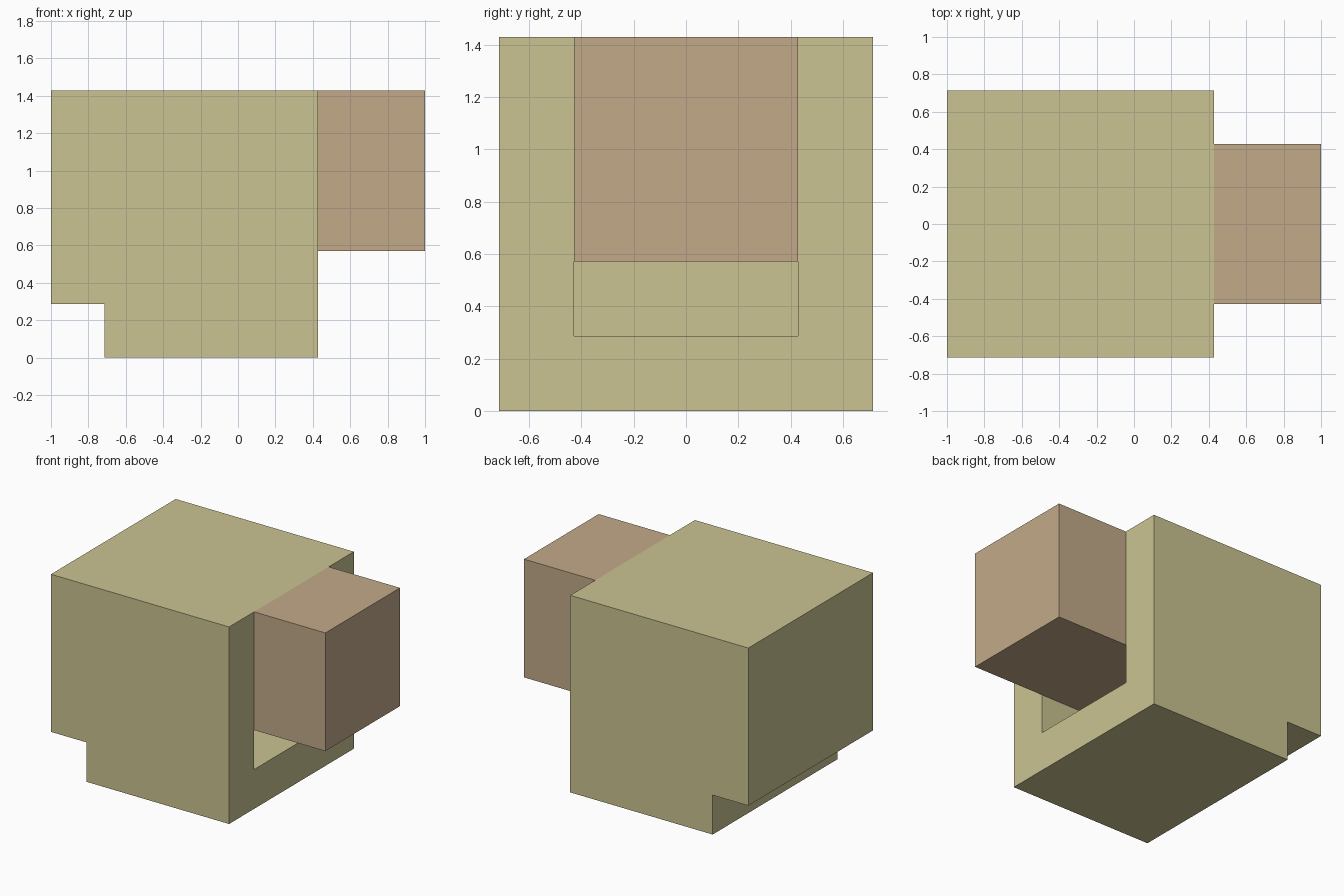
import bpy, bmesh

if "Cube" in bpy.data.objects:
    bpy.data.objects.remove(bpy.data.objects["Cube"])

U = 2 / 7            # grid module of the design
SKIN = 0.005         # thin roof over the cavity


def material(name, rgb):
    m = bpy.data.materials.new(name)
    m.diffuse_color = (*rgb, 1)
    m.use_nodes = True
    m.node_tree.nodes["Principled BSDF"].inputs["Base Color"].default_value = m.diffuse_color
    return m


def extrude_profile(name, points, half_width, mat=None):
    """Extrude an (x, z) outline symmetrically along y."""
    bm = bmesh.new()
    face = bm.faces.new([bm.verts.new((x, -half_width, z)) for x, z in points])
    new = bmesh.ops.extrude_face_region(bm, geom=[face])["geom"]
    verts = [v for v in new if isinstance(v, bmesh.types.BMVert)]
    bmesh.ops.translate(bm, vec=(0, 2 * half_width, 0), verts=verts)
    bmesh.ops.recalc_face_normals(bm, faces=bm.faces)
    mesh = bpy.data.meshes.new(name)
    bm.to_mesh(mesh)
    bm.free()
    ob = bpy.data.objects.new(name, mesh)
    bpy.context.collection.objects.link(ob)
    if mat:
        mesh.materials.append(mat)
    return ob


olive = material("olive", (0.59, 0.55, 0.285))
tan = material("tan", (0.54, 0.40, 0.25))

back, mouth, top = -1.0, -1.0 + 5 * U, 5 * U

# Housing: block with a notch along its lower back edge
housing = extrude_profile("housing", [
    (back, U), (back + U, U), (back + U, 0),
    (mouth, 0), (mouth, top), (back, top)], 2.5 * U, olive)

# Cavity opening on the right side
cav_back = back + U + 0.01
cutter = extrude_profile("cavity_cutter", [
    (cav_back, U), (mouth + 0.2, U),
    (mouth + 0.2, top - SKIN), (cav_back, top - SKIN)], 1.5 * U)
cutter.hide_render = True
cutter.hide_viewport = True
cut = housing.modifiers.new("cavity", "BOOLEAN")
cut.operation = "DIFFERENCE"
cut.solver = "EXACT"
cut.object = cutter

# Sliding block: flush with the roof outside, tucked under it inside
inner_top = top - 2 * SKIN
extrude_profile("sliding_block", [
    (cav_back + 0.005, 2 * U), (1, 2 * U), (1, top),
    (mouth, top), (mouth, inner_top), (cav_back + 0.005, inner_top)],
    1.5 * U - 0.001, tan)
